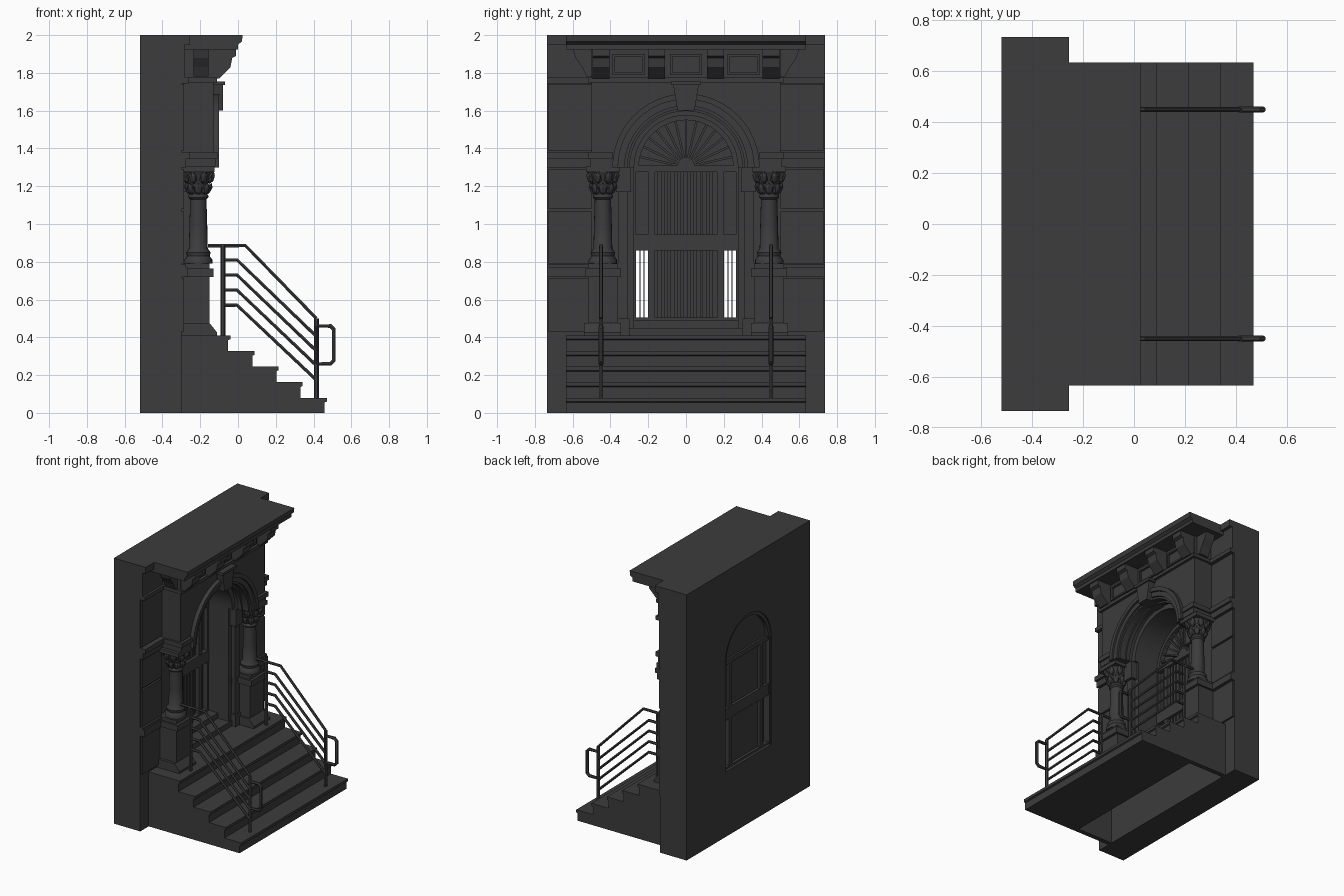
import bpy, bmesh, math
from mathutils import Matrix, Vector

cube = bpy.data.objects.get("Cube")
if cube:
    bpy.data.objects.remove(cube)

stone = bpy.data.materials.new("dark_stone")
stone.use_nodes = True
COLOUR = (0.045, 0.045, 0.045, 1)
stone.diffuse_color = COLOUR
stone.node_tree.nodes["Principled BSDF"].inputs["Base Color"].default_value = COLOUR
stone.node_tree.nodes["Principled BSDF"].inputs["Roughness"].default_value = 0.9


def finish(name, bm, smooth=False):
    bmesh.ops.recalc_face_normals(bm, faces=bm.faces)
    mesh = bpy.data.meshes.new(name)
    bm.to_mesh(mesh)
    bm.free()
    mesh.materials.append(stone)
    ob = bpy.data.objects.new(name, mesh)
    bpy.context.collection.objects.link(ob)
    if smooth:
        bpy.ops.object.select_all(action='DESELECT')
        ob.select_set(True)
        bpy.context.view_layer.objects.active = ob
        bpy.ops.object.shade_smooth_by_angle(angle=math.radians(40))
    return ob


def prism(name, pts, axis, spans, smooth=False, both=False):
    """Extrude an outline along x (outline is y,z) or y (outline is x,z)."""
    bm = bmesh.new()
    outlines = [pts] + ([[(-a, b) for a, b in pts]] if both else [])
    for outline in outlines:
        for lo, hi in spans:
            place = (lambda d, p: (d, p[0], p[1])) if axis == 'x' else (lambda d, p: (p[0], d, p[1]))
            ends = [[bm.verts.new(place(d, p)) for p in outline] for d in (lo, hi)]
            n = len(outline)
            for ring in ends:
                bm.faces.new(ring)
            for i in range(n):
                j = (i + 1) % n
                bm.faces.new((ends[0][i], ends[0][j], ends[1][j], ends[1][i]))
    return finish(name, bm, smooth)


def boxes(name, items, both=False):
    """Boxes as x0, x1, y0, y1, z0, z1, optionally repeated at -y."""
    bm = bmesh.new()
    for x0, x1, y0, y1, z0, z1 in items:
        for s in ((1, -1) if both else (1,)):
            centre = Vector(((x0 + x1) / 2, s * (y0 + y1) / 2, (z0 + z1) / 2))
            size = Matrix.Diagonal((x1 - x0, y1 - y0, z1 - z0, 1))
            bmesh.ops.create_cube(bm, size=1, matrix=Matrix.Translation(centre) @ size)
    return finish(name, bm)


def arc(r, z, steps=24, start=0, end=180):
    angles = [math.radians(start + (end - start) * i / steps) for i in range(steps + 1)]
    return [(r * math.cos(a), z + r * math.sin(a)) for a in angles]


def arch_ring(name, inner, outer, x0, x1):
    prism(name, arc(outer, SPRING) + arc(inner, SPRING)[::-1], 'x', [(x0, x1)], True)


def arch_wall(name, half, bottom, top, r, x0, x1):
    pts = [(half, bottom), (half, top), (-half, top), (-half, bottom), (-r, bottom)]
    if bottom < SPRING:
        pts += arc(r, SPRING)[::-1] + [(r, bottom)]
    else:
        pts += arc(r, SPRING)[::-1][1:]
    prism(name, pts, 'x', [(x0, x1)], True)


def lathe(name, profile, x, y, sides=20):
    bm = bmesh.new()
    for s in (1, -1):
        rings = [[bm.verts.new((x + r * math.cos(math.tau * i / sides),
                                s * y + r * math.sin(math.tau * i / sides), z))
                  for i in range(sides)] for r, z in profile]
        for a, b in zip(rings, rings[1:]):
            for i in range(sides):
                bm.faces.new((a[i], a[(i + 1) % sides], b[(i + 1) % sides], b[i]))
        bm.faces.new(rings[0])
        bm.faces.new(rings[-1])
    return finish(name, bm, True)


def tubes(name, paths, radius, closed=False):
    curve = bpy.data.curves.new(name + "_path", 'CURVE')
    curve.dimensions = '3D'
    curve.bevel_depth, curve.bevel_resolution, curve.use_fill_caps = radius, 1, True
    for path in paths:
        spline = curve.splines.new('POLY')
        spline.points.add(len(path) - 1)
        spline.use_cyclic_u = closed
        for p, co in zip(spline.points, path):
            p.co = (*co, 1)
    helper = bpy.data.objects.new(name + "_path", curve)
    mesh = bpy.data.meshes.new_from_object(helper)
    bpy.data.objects.remove(helper)
    bm = bmesh.new()
    bm.from_mesh(mesh)
    bpy.data.meshes.remove(mesh)
    finish(name, bm, True)


SPRING, FLOOR = 1.3, 0.41
WALL, FACE = -0.3, -0.13

# Main wall with arched doorway, and its foot
arch_wall("main_wall", 0.735, FLOOR, 2.0, 0.275, -0.52, WALL)
boxes("wall_foot", [(-0.52, WALL, -0.735, 0.735, 0, FLOOR)])

# Stairs: solid cheeks, hollow underneath the landing
steps = [(WALL, FLOOR)]
for i in range(5):
    x, z = -0.04 + 0.1275 * i, FLOOR - 0.0825 * i
    steps += [(x, z), (x, z - 0.02), (x - 0.012, z - 0.025), (x - 0.012, max(z - 0.0825, 0))]
prism("stair_cheeks", steps + [(WALL, 0)], 'y', [(-0.635, -0.6), (0.6, 0.635)])
prism("stairs", steps + [(0, 0), (0, 0.3), (WALL, 0.3)], 'y', [(-0.6, 0.6)])
boxes("threshold", [(-0.52, -0.26, -0.3, 0.3, FLOOR, 0.45), (-0.52, -0.36, -0.275, 0.275, 0.45, 0.49)])

# Side wings: stone courses and string mouldings
boxes("wing_courses", [
    (WALL, -0.285, 0.5, 0.728, 0.43, 0.715), (WALL, -0.285, 0.5, 0.728, 0.79, 1.065),
    (WALL, -0.285, 0.5, 0.728, 1.08, 1.29), (WALL, -0.285, 0.5, 0.728, 1.39, 1.74),
    (WALL, -0.265, 0.3, 0.735, 0.72, 0.77), (WALL, -0.275, 0.3, 0.735, 0.77, 0.785),
    (WALL, -0.275, 0.3, 0.735, 1.3, 1.345), (WALL, -0.258, 0.5, 0.735, 1.345, 1.38),
    (WALL, -0.262, 0.5, 0.735, 1.745, 1.775), (WALL, -0.28, 0.5, 0.735, 1.775, 1.95),
    (WALL, -0.255, 0.5, 0.735, 1.95, 2.0)], True)

# Pedestals with flared feet
boxes("pedestals", [(WALL, -0.15, 0.36, 0.52, 0.46, 0.72), (WALL, -0.13, 0.345, 0.535, 0.72, 0.765),
                    (WALL, -0.15, 0.36, 0.52, 0.765, 0.79)], True)
foot = [(WALL, FLOOR), (-0.11, FLOOR), (-0.11, 0.425), (-0.15, 0.475), (WALL, 0.475)]
prism("pedestal_feet", foot, 'y', [(0.345, 0.54), (-0.54, -0.345)])

# Columns with carved leaf capitals
lathe("columns", [(0.075, 0.79), (0.075, 0.81), (0.06, 0.83), (0.065, 0.85), (0.05, 0.87), (0.047, 1.0),
                  (0.043, 1.13), (0.053, 1.14), (0.053, 1.15), (0.045, 1.16), (0.055, 1.22),
                  (0.08, 1.275)], -0.21, 0.44)
bm = bmesh.new()
for side in (1, -1):
    for row, (count, radius, z) in enumerate(((8, 0.056, 1.185), (8, 0.075, 1.245))):
        for i in range(count):
            a = math.tau * (i + row / 2) / count
            where = Matrix.Translation((-0.21 + radius * math.cos(a), side * 0.44 + radius * math.sin(a), z))
            lean = Matrix.Rotation(a, 4, 'Z') @ Matrix.Rotation(0.4, 4, 'Y')
            bmesh.ops.create_icosphere(bm, subdivisions=1, radius=1,
                                       matrix=where @ lean @ Matrix.Diagonal((0.016, 0.024, 0.036, 1)))
finish("capital_leaves", bm)
boxes("capital_slabs", [(WALL, -0.125, 0.35, 0.53, 1.275, 1.305)], True)

# Inner jamb piers beside the doorway
boxes("jamb_piers", [(WALL, -0.24, 0.31, 0.36, FLOOR, 1.3), (WALL, -0.27, 0.275, 0.31, FLOOR, 1.3),
                     (WALL, -0.22, 0.29, 0.37, 1.17, 1.3), (WALL, -0.23, 0.3, 0.37, FLOOR, 0.5)], True)

# Arched portal front, mouldings and keystone
arch_wall("portal_front", 0.5, SPRING, 1.75, 0.31, WALL, FACE)
arch_ring("inner_arch", 0.275, 0.315, WALL, -0.24)
arch_ring("arch_moulding", 0.325, 0.36, FACE, -0.115)
arch_ring("outer_arch_moulding", 0.36, 0.39, FACE, -0.1)
arch_ring("soffit_rib", 0.298, 0.312, -0.21, -0.18)
boxes("impost_moulding", [(WALL, -0.12, 0.385, 0.505, 1.305, 1.345),
                          (WALL, -0.108, 0.39, 0.515, 1.345, 1.38)], True)
prism("keystone", [(-0.045, 1.6), (0.045, 1.6), (0.07, 1.75), (-0.07, 1.75)], 'x', [(WALL, -0.08)])
boxes("keystone_cap", [(FACE, -0.07, -0.08, 0.08, 1.735, 1.755)])

# Entablature: frieze, panels, brackets and cornice
boxes("frieze", [(WALL, -0.11, -0.515, 0.515, 1.75, 1.775), (WALL, -0.13, -0.5, 0.5, 1.775, 1.93)])
for_panels = [(c - 0.085, c + 0.085) for c in (-0.305, 0, 0.305)]
frames = []
for a, b in for_panels:
    frames += [(FACE, -0.115, a, b, 1.79, 1.803), (FACE, -0.115, a, b, 1.887, 1.9),
               (FACE, -0.115, a, a + 0.013, 1.803, 1.887), (FACE, -0.115, b - 0.013, b, 1.803, 1.887)]
boxes("frieze_panels", frames)
bracket = [(FACE, 1.77), (-0.1, 1.77), (-0.07, 1.8), (-0.04, 1.83), (-0.03, 1.88), (-0.01, 1.89), (-0.01, 1.93), (FACE, 1.93)]
prism("brackets", bracket, 'y', [(c - 0.045, c + 0.045) for c in (-0.45, -0.155, 0.155, 0.45)])
corbel = [(0.5, 1.78), (0.525, 1.78), (0.55, 1.83), (0.585, 1.88), (0.6, 1.93), (0.5, 1.93)]
prism("side_corbels", corbel, 'x', [(-0.235, -0.155)], both=True)
cornice = [(WALL, 1.925), (0.0, 1.925), (0.0, 1.95), (0.02, 1.965), (0.025, 2.0), (WALL, 2.0)]
prism("cornice", cornice, 'y', [(-0.635, 0.635)])

# Door frame, open side lights and boarded leaves
boxes("door_frame", [(-0.51, -0.44, 0.265, 0.28, 0.49, 1.3), (-0.5, -0.44, 0.165, 0.2, 0.49, 1.3)], True)
boxes("door_rails", [(-0.5, -0.435, -0.275, 0.275, z0, z1)
                     for z0, z1 in ((0.48, 0.505), (0.86, 0.945), (1.275, 1.31))])
boxes("door_leaves", [(-0.48, -0.47, -0.17, 0.17, 0.5, 1.28)])
boxes("upper_side_panels", [(-0.48, -0.47, 0.19, 0.27, 0.9, 1.28)], True)
boards = [(-0.48, -0.458, -0.15 + 0.034 * i, -0.128 + 0.034 * i, z0, z1)
          for i in range(9) for z0, z1 in ((0.505, 0.86), (0.945, 1.275))]
boxes("door_boards", boards)
boxes("side_light_bars", [(-0.475, -0.465, y, y + 0.005, 0.5, 1.28) for y in (0.22, 0.24)], True)

# Fan light above the door
prism("fan_panel", arc(0.275, SPRING), 'x', [(-0.485, -0.475)])
arch_ring("fan_rim", 0.25, 0.28, -0.51, -0.44)
prism("fan_hub", arc(0.045, SPRING + 0.01), 'x', [(-0.48, -0.44)])
bm = bmesh.new()
for i in range(1, 14):
    turn = Matrix.Translation((-0.465, 0, SPRING)) @ Matrix.Rotation(math.pi * i / 14, 4, 'X')
    bmesh.ops.create_cube(bm, size=1, matrix=turn @ Matrix.Translation((0, 0.15, 0)) @ Matrix.Diagonal((0.025, 0.21, 0.012, 1)))
finish("fan_ribs", bm)

# Stair railings with end loops
for name, y in (("front", -0.45), ("back", 0.45)):
    rails = [[(-0.16, y, 0.885), (0.04, y, 0.885), (0.415, y, 0.5)]]
    rails += [[(-0.08, y, 0.81 - 0.08 * i), (-0.005, y, 0.81 - 0.08 * i), (0.415, y, 0.405 - 0.077 * i)] for i in range(4)]
    tubes(name + "_rails", rails, 0.01)
    tubes(name + "_posts", [[(-0.08, y, FLOOR), (-0.08, y, 0.885)], [(0.415, y, 0.08), (0.415, y, 0.5)]], 0.013)
    loop = [(0.415, y, 0.46), (0.49, y, 0.46), (0.507, y, 0.443), (0.507, y, 0.277), (0.49, y, 0.26), (0.415, y, 0.26)]
    tubes(name + "_end_loop", [loop], 0.012, True)
